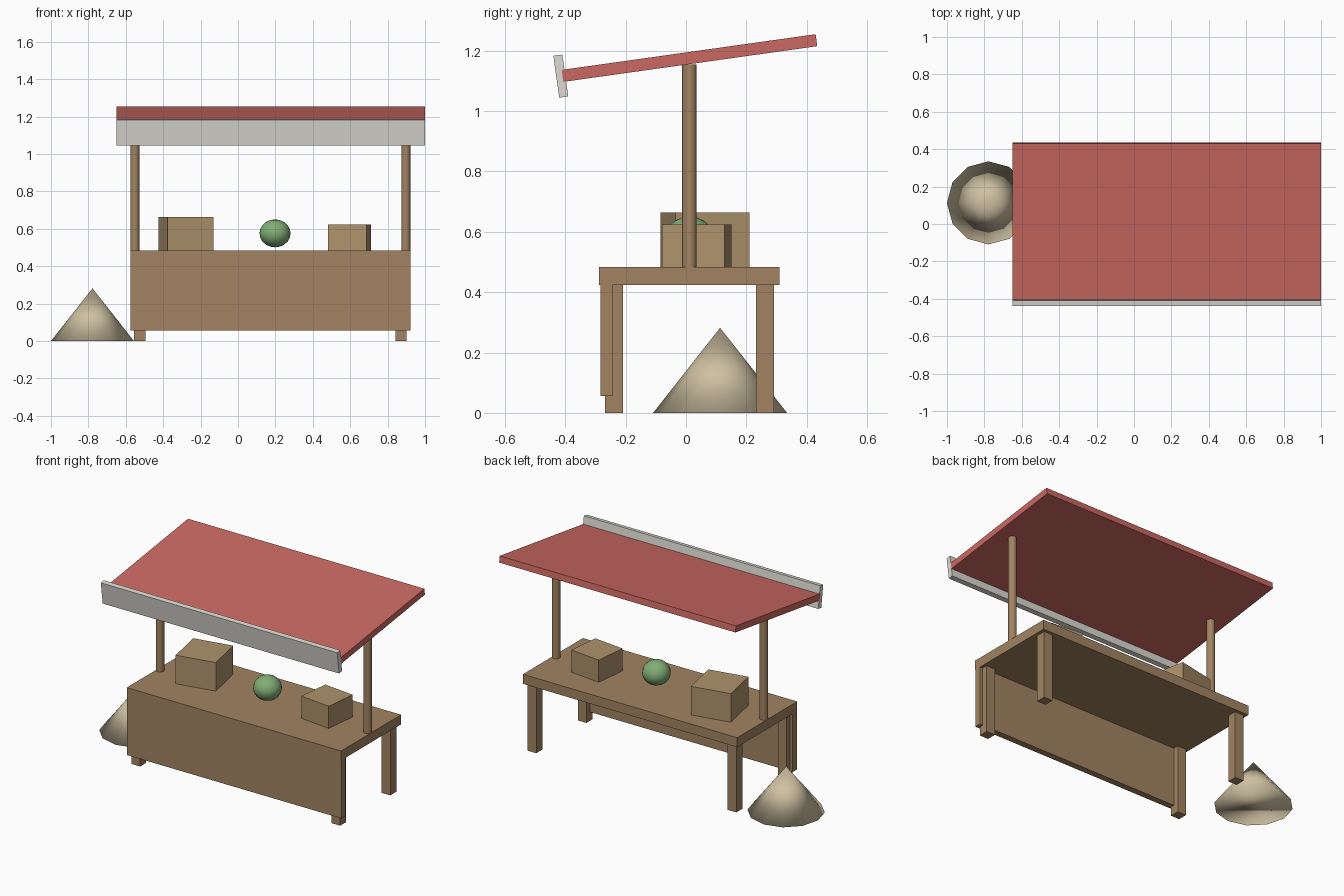
import bpy
from math import radians

if "Cube" in bpy.data.objects:
    bpy.data.objects.remove(bpy.data.objects["Cube"])


def material(name, rgb):
    m = bpy.data.materials.new(name)
    m.diffuse_color = (*rgb, 1)
    m.use_nodes = True
    m.node_tree.nodes["Principled BSDF"].inputs["Base Color"].default_value = m.diffuse_color
    return m


wood = material("wood", (0.36, 0.23, 0.12))
crate_wood = material("crate_wood", (0.42, 0.29, 0.15))
cloth = material("red_cloth", (0.60, 0.14, 0.12))
trim = material("pale_trim", (0.72, 0.70, 0.64))
green = material("green", (0.22, 0.42, 0.18))
sand = material("sand", (0.62, 0.53, 0.36))


def finish(name, mat):
    o = bpy.context.object
    o.name = name
    o.data.materials.append(mat)
    return o


def box(name, loc, size, mat, rot=(0, 0, 0)):
    bpy.ops.mesh.primitive_cube_add(size=1, location=loc, rotation=rot)
    o = finish(name, mat)
    o.scale = size
    return o


CX, CY = 0.173, 0.0115   # centre of the stall
TILT = radians(8)

# Counter: top, front panel and four legs
box("counter_top", (CX, CY, 0.454), (1.496, 0.598, 0.06), wood)
box("front_panel", (CX, -0.263, 0.24), (1.496, 0.04, 0.368), wood)
for sx, side in ((-1, "left"), (1, "right")):
    for sy, end in ((-1, "front"), (1, "back")):
        box(f"{end}_{side}_leg", (CX + sx * 0.698, CY + sy * 0.25, 0.212),
            (0.06, 0.06, 0.424), wood)
    # Round post holding the awning
    bpy.ops.mesh.primitive_cylinder_add(
        vertices=12, radius=0.024, depth=0.70,
        location=(CX + sx * 0.7245, CY, 0.804))
    finish(f"{side}_post", wood)
    bpy.ops.object.shade_smooth_by_angle(angle=radians(40))

# Tilted awning and its front valance
box("awning", (CX + 0.002, 0.0115, 1.176), (1.65, 0.85, 0.04), cloth, (TILT, 0, 0))
box("valance", (CX + 0.002, -0.415, 1.116), (1.65, 0.03, 0.14), trim, (TILT, 0, 0))

# Goods on the counter
box("large_crate", (-0.278, 0.0625, 0.574), (0.25, 0.25, 0.18), crate_wood, (0, 0, 0.2))
box("small_crate", (0.596, 0.036, 0.554), (0.208, 0.208, 0.14), crate_wood, (0, 0, -0.11))
bpy.ops.mesh.primitive_uv_sphere_add(segments=16, ring_count=10, radius=0.083,
                                     location=(0.198, CY, 0.576))
finish("melon", green).scale.z = 0.9
bpy.ops.object.shade_smooth()

# Heap beside the stall
bpy.ops.mesh.primitive_cone_add(vertices=12, radius1=0.222, radius2=0, depth=0.282,
                                location=(-0.778, 0.113, 0.141))
finish("heap", sand)
bpy.ops.object.shade_smooth()
